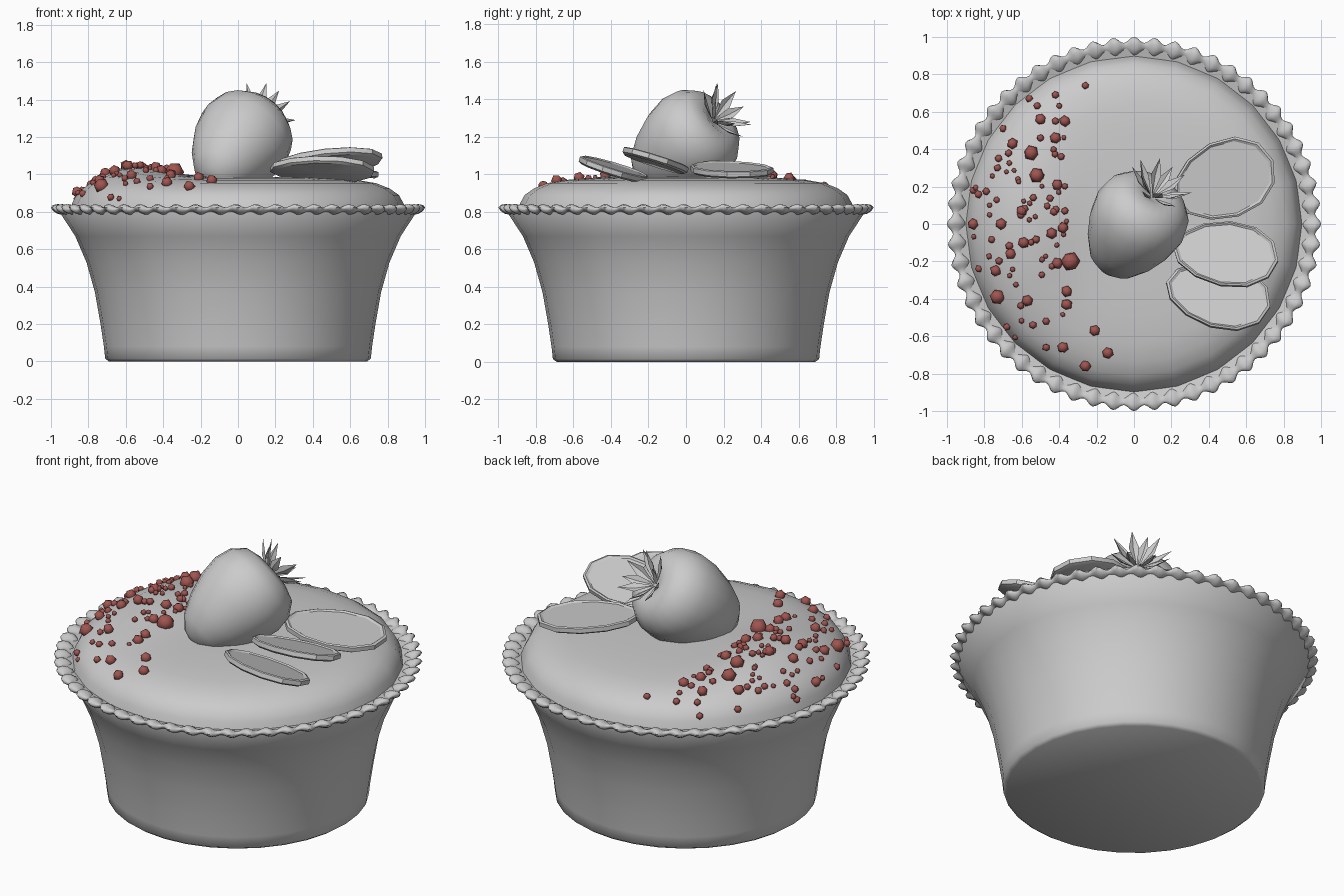
import bpy, bmesh, random
from math import sin, cos, pi, tau, exp, hypot, radians
from mathutils import Vector, Matrix, Euler

random.seed(4)
if "Cube" in bpy.data.objects:
    bpy.data.objects.remove(bpy.data.objects["Cube"])


def material(name, rgb):
    mat = bpy.data.materials.new(name)
    mat.use_nodes = True
    mat.diffuse_color = (*rgb, 1)
    mat.node_tree.nodes["Principled BSDF"].inputs["Base Color"].default_value = (*rgb, 1)
    return mat


GREY = material("plain grey", (0.6, 0.6, 0.6))
RED = material("crumb red", (0.35, 0.09, 0.08))


def finish(bm, name, mat, angle=40):
    """Turn a bmesh into a smooth shaded object."""
    bmesh.ops.recalc_face_normals(bm, faces=bm.faces)
    mesh = bpy.data.meshes.new(name)
    bm.to_mesh(mesh)
    bm.free()
    obj = bpy.data.objects.new(name, mesh)
    bpy.context.collection.objects.link(obj)
    mesh.materials.append(mat)
    bpy.ops.object.select_all(action="DESELECT")
    obj.select_set(True)
    bpy.context.view_layer.objects.active = obj
    bpy.ops.object.shade_smooth_by_angle(angle=radians(angle))
    return obj


def lathe(profile, sides, height=None):
    """Revolve (radius, z) points; height optionally offsets z by x and y."""
    bm = bmesh.new()
    rings = []
    for r, z in profile:
        ring = []
        for i in range(1 if r == 0 else sides):
            x, y = r * cos(tau * i / sides), r * sin(tau * i / sides)
            ring.append(bm.verts.new((x, y, z + (height(x, y) if height else 0))))
        rings.append(ring)
    for a, b in zip(rings, rings[1:]):
        for i in range(sides):
            j = (i + 1) % sides
            if len(a) == 1:
                bm.faces.new((a[0], b[i], b[j]))
            elif len(b) == 1:
                bm.faces.new((a[i], a[j], b[0]))
            else:
                bm.faces.new((a[i], a[j], b[j], b[i]))
    return bm


# Flared pastry cup
finish(lathe([(0, 0), (0.69, 0), (0.71, 0.015), (0.717, 0.08), (0.735, 0.2), (0.765, 0.37),
              (0.81, 0.53), (0.87, 0.67), (0.955, 0.8), (0.95, 0.82), (0.87, 0.8)], 32),
       "pastry_cup", GREY, 50)

# Crimped rim: a ring whose section swells and twists around the cup
BUMPS, STEPS, SECTION = 56, 8, 10
bm = bmesh.new()
grid = []
for i in range(BUMPS * STEPS):
    a = tau * i / (BUMPS * STEPS)
    row = []
    for k in range(SECTION):
        s = tau * k / SECTION
        swell = 0.025 + 0.011 * cos(BUMPS * a + 0.8 * sin(s))
        r = 0.95 + swell * 1.4 * cos(s)
        z = 0.812 + 0.3 * swell * cos(s) + 0.75 * swell * sin(s)
        row.append(bm.verts.new((r * cos(a), r * sin(a), z)))
    grid.append(row)
for i, row in enumerate(grid):
    after = grid[(i + 1) % len(grid)]
    for k in range(SECTION):
        m = (k + 1) % SECTION
        bm.faces.new((row[k], after[k], after[m], row[m]))
finish(bm, "crimped_rim", GREY, 60)

# Domed filling with a low mound on one side
DOME = [(0.9, 0.8), (0.885, 0.845), (0.86, 0.89), (0.81, 0.925), (0.74, 0.953), (0.64, 0.97),
        (0.5, 0.98), (0.35, 0.985), (0.18, 0.987), (0, 0.987)]


def mound(x, y):
    return 0.07 * exp(-((x + 0.56) / 0.2) ** 2 - (y / 0.42) ** 2)


def surface(x, y):
    r = min(hypot(x, y), 0.89)
    for (r1, z1), (r0, z0) in zip(DOME, DOME[1:]):
        if r0 <= r <= r1:
            return z0 + (z1 - z0) * (r - r0) / (r1 - r0) + mound(x, y)


finish(lathe(DOME, 24, mound), "filling", GREY, 60)

# Crumbs: the main ones placed in hundredths (x, y, radius), the rest scattered
CRUMBS = [(-26, 74, 2), (-42, 69, 2), (-56, 67, 2), (-50, 56, 3), (-42, 55, 2), (-37, 55, 3),
          (-70, 51, 2), (-50, 46, 2), (-42, 46, 3), (-65, 43, 3), (-55, 38, 4), (-39, 36, 2),
          (-73, 30, 2), (-52, 26, 4), (-41, 21, 3), (-86, 18, 2), (-60, 7, 3), (-71, 0, 3),
          (-37, 7, 2), (-86, 0, 3), (-38, -2, 3), (-44, -5, 3), (-59, -10, 3), (-66, -16, 3),
          (-34, -20, 5), (-41, -21, 3), (-74, -25, 3), (-83, -24, 2), (-73, -39, 4), (-57, -41, 3),
          (-36, -36, 3), (-36, -43, 3), (-68, -55, 2), (-54, -54, 2), (-21, -57, 3), (-38, -66, 3),
          (-47, -66, 2), (-14, -69, 3), (-26, -76, 3), (-47, -52, 2)]
while len(CRUMBS) < 95:
    x, y = random.uniform(-88, -36), random.gauss(0, 32)
    if hypot(x, y) < 88:
        CRUMBS.append((x, y, random.uniform(1.3, 2.2)))
bm = bmesh.new()
for x, y, r in CRUMBS:
    x, y, r = x / 100, y / 100, r / 100
    spin = Euler([random.uniform(0, pi) for _ in range(3)]).to_matrix().to_4x4()
    bmesh.ops.create_icosphere(bm, subdivisions=1, radius=r * 1.05,
                               matrix=Matrix.Translation((x, y, surface(x, y) + r * 0.3)) @ spin)
finish(bm, "crumbs", RED, 50)

# Whole berry lying on its side, stalk end up and to the back
axis = Vector((0.42, 0.68, 0.55)).normalized()
lean = Matrix.Translation((0.015, 0.01, 1.175)) @ axis.to_track_quat("Z", "Y").to_matrix().to_4x4()
bm = lathe([(0, -0.36), (0.07, -0.345), (0.14, -0.29), (0.2, -0.19), (0.245, -0.07), (0.262, 0.04),
            (0.245, 0.13), (0.19, 0.2), (0.11, 0.225), (0.05, 0.205), (0, 0.19)], 20)
bm.transform(lean)
finish(bm, "berry", GREY, 60)

# Pointed berry leaves fanned around the stalk
bm = bmesh.new()
for i in range(11):
    turn = Matrix.Rotation(tau * i / 11 + 0.1, 4, "Z")
    tilt = Matrix.Rotation(radians(-38 if i % 2 else -24), 4, "Y")
    leaf = lean @ Matrix.Translation((0, 0, 0.19)) @ turn @ tilt
    base, left, tip, right, middle = [bm.verts.new(leaf @ Vector(p)) for p in (
        (0.01, 0, 0), (0.12, 0.03, 0.012), (0.21, 0, 0.03), (0.12, -0.03, 0.012), (0.12, 0, 0))]
    for a, b in ((base, left), (left, tip), (tip, right), (right, base)):
        bm.faces.new((a, b, middle))
finish(bm, "berry_leaves", GREY, 30)


# Thin berry slices overlapping on the filling
def slice_of_berry(name, centre, size, tilt, turn):
    bm = lathe([(0, -0.02), (0.93, -0.02), (1, -0.01), (1, 0.015), (0.95, 0.02), (0.9, 0.012), (0, 0.012)], 12)
    for v in bm.verts:
        v.co.x, v.co.y = v.co.x * size[0], v.co.y * size[1] * (1 + 0.12 * v.co.x)
    rot = Euler([radians(t) for t in tilt]).to_matrix().to_4x4()
    bm.transform(Matrix.Translation(centre) @ rot @ Matrix.Rotation(radians(turn), 4, "Z"))
    finish(bm, name, GREY, 30)


slice_of_berry("back_slice", (0.48, 0.235, 1.025), (0.285, 0.21), (0, 6, 0), 22)
slice_of_berry("middle_slice", (0.49, -0.16, 1.07), (0.285, 0.18), (-17, -3, 0), -8)
slice_of_berry("front_slice", (0.45, -0.38, 1.025), (0.285, 0.185), (-18, 4, 0), -14)
